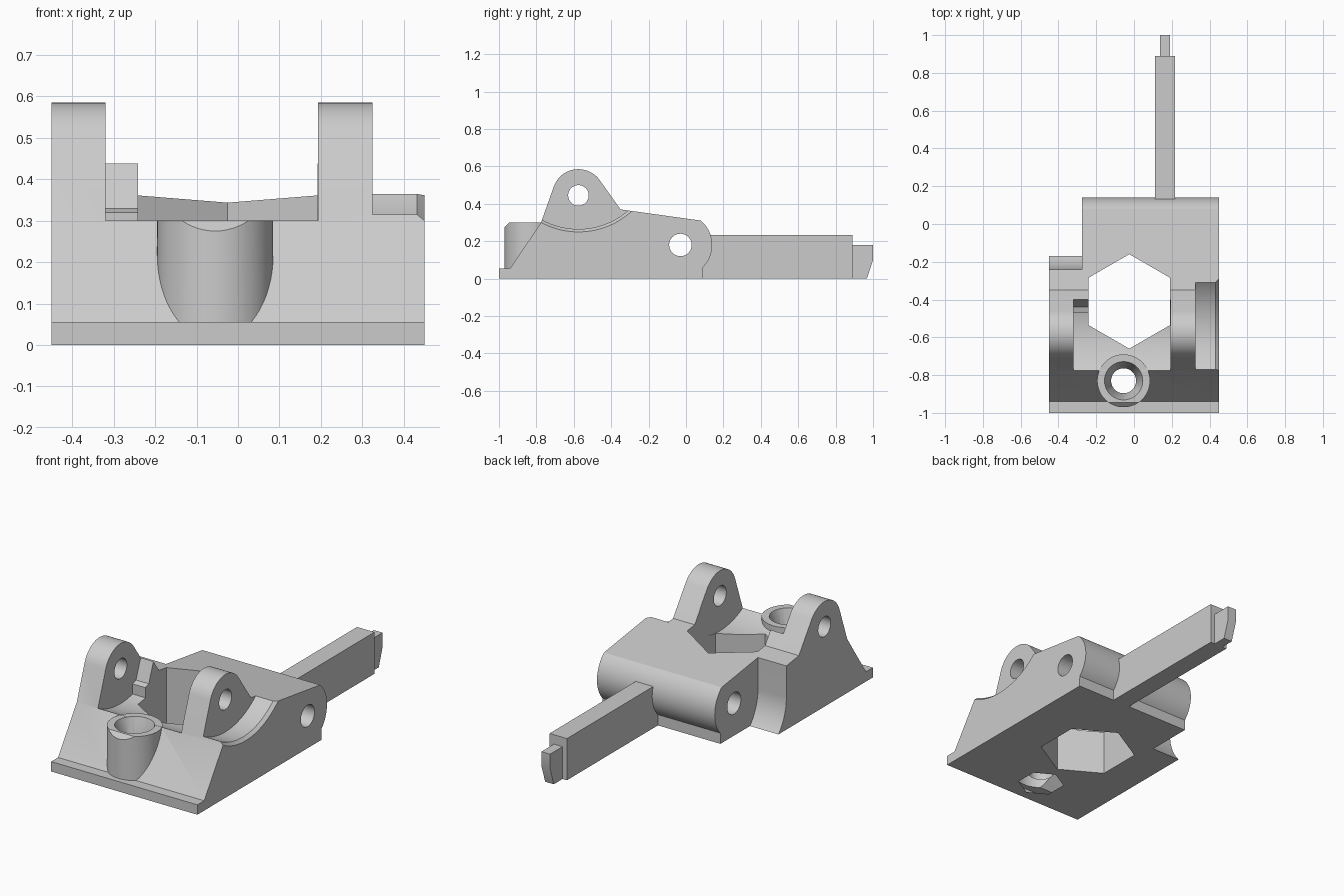
import bpy, bmesh
from math import cos, sin, radians
from mathutils import Matrix

cube = bpy.data.objects.get("Cube")
if cube:
    bpy.data.objects.remove(cube)

grey = bpy.data.materials.new("plain grey")
grey.use_nodes = True
colour = (0.6, 0.6, 0.6, 1)
grey.diffuse_color = colour
grey.node_tree.nodes["Principled BSDF"].inputs["Base Color"].default_value = colour


def make(name, bm):
    bmesh.ops.recalc_face_normals(bm, faces=bm.faces)
    mesh = bpy.data.meshes.new(name)
    bm.to_mesh(mesh)
    bm.free()
    mesh.materials.append(grey)
    ob = bpy.data.objects.new(name, mesh)
    bpy.context.collection.objects.link(ob)
    return ob


def prism(name, profile, x0, x1):
    """Extrude a (y, z) profile along x."""
    bm = bmesh.new()
    face = bm.faces.new([bm.verts.new((x0, y, z)) for y, z in profile])
    ext = bmesh.ops.extrude_face_region(bm, geom=[face])
    moved = [v for v in ext["geom"] if isinstance(v, bmesh.types.BMVert)]
    bmesh.ops.translate(bm, vec=(x1 - x0, 0, 0), verts=moved)
    return make(name, bm)


def box(name, x0, x1, y0, y1, z0, z1):
    return prism(name, [(y0, z0), (y1, z0), (y1, z1), (y0, z1)], x0, x1)


def cone(name, centre, r1, r2, depth, segments=64, axis="Z", turn=0):
    """Cylinder or frustum that starts at centre and runs along +axis."""
    bm = bmesh.new()
    rot = Matrix.Rotation(radians(90), 4, "Y") if axis == "X" else Matrix.Rotation(radians(turn), 4, "Z")
    bmesh.ops.create_cone(bm, cap_ends=True, segments=segments, radius1=r1, radius2=r2, depth=depth,
                          matrix=Matrix.Translation(centre) @ rot @ Matrix.Translation((0, 0, depth / 2)))
    return make(name, bm)


def arc(cy, cz, r, a0, a1, n=24):
    angles = [radians(a0 + (a1 - a0) * i / n) for i in range(n + 1)]
    return [(cy + r * cos(a), cz + r * sin(a)) for a in angles]


def combine(ob, tool, operation="DIFFERENCE"):
    mod = ob.modifiers.new("boolean", "BOOLEAN")
    mod.operation, mod.solver, mod.object = operation, "EXACT", tool
    tool.hide_render = True
    bpy.context.view_layer.update()
    graph = bpy.context.evaluated_depsgraph_get()
    mesh = bpy.data.meshes.new_from_object(ob.evaluated_get(graph))
    ob.modifiers.clear()
    ob.data = mesh
    bpy.data.objects.remove(tool)


EAR = (-0.575, 0.445)
PIVOT = (-0.03, 0.18)
WHEEL = (-0.575, 0.67)
TUBE = (-0.055, -0.83)

# Body with the ear outline across the whole width
outline = [(-1, 0), (-1, 0.055), (-0.94, 0.055), (-0.775, 0.30)]
outline += arc(*EAR, 0.14, 160.5, 35.4)
outline += [(-0.35, 0.37)]
outline += arc(*PIVOT, 0.17, 50, -45)
outline += [(0.09, 0)]
body = prism("bracket_body", outline, -0.45, 0.45)

# Gap between the ears, with a curved floor and a stepped rear wall
gap = arc(*WHEEL, 0.42, 225, 284.5) + [(-0.47, 0.32), (-0.44, 0.33), (-0.40, 0.435), (-0.36, 0.54),
                                       (-0.36, 0.8), (-0.87, 0.8)]
combine(body, prism("ear_gap", gap, -0.32, 0.193))

# Round recess beside one ear, with a flared outer edge
combine(body, cone("side_recess", (0.325, *WHEEL), 0.405, 0.405, 0.2, 128, "X"))
combine(body, cone("recess_flare", (0.432, *WHEEL), 0.405, 0.422, 0.02, 128, "X"))

# Rear corner notch with a curved foot
notch = [(0.3, -0.05), (0.3, 0.6), (-0.24, 0.6)] + arc(0.026, 0.18, 0.266, 180, 232)
combine(body, prism("corner_notch", notch, -0.6, -0.275))

# Screw tube with a sloping front edge
tube = cone("screw_tube", (*TUBE, 0.02), 0.14, 0.14, 0.28)
combine(tube, prism("tube_chamfer", [(-1.01, 0.235), (-0.915, 0.33), (-1.01, 0.33)], -0.3, 0.2))
combine(body, tube, "UNION")

# Screw hole, its funnel and the nut pocket below
combine(body, cone("screw_hole", (*TUBE, -0.1), 0.066, 0.066, 0.6))
combine(body, cone("screw_funnel", (*TUBE, 0.17), 0.06, 0.102, 0.132))
combine(body, cone("nut_pocket", (*TUBE, -0.1), 0.12, 0.12, 0.16, 6))

# Large hexagonal opening
combine(body, cone("hexagon_opening", (-0.025, -0.41, -0.1), 0.25, 0.25, 0.9, 6))

# Cross holes through the ears and the rear pivot
combine(body, cone("ear_hole", (-0.6, *EAR), 0.055, 0.055, 1.2, 48, "X"))
combine(body, cone("pivot_hole", (-0.6, *PIVOT), 0.06, 0.06, 1.2, 48, "X"))

# Rear lever and its narrow tip
lever = box("lever", 0.11, 0.217, 0.07, 0.89, 0, 0.232)
tip = prism("lever_tip", [(0.88, 0), (0.967, 0), (1, 0.10), (1, 0.18), (0.88, 0.18)], 0.137, 0.19)

for ob in (body, lever, tip):
    bpy.ops.object.select_all(action="DESELECT")
    ob.select_set(True)
    bpy.context.view_layer.objects.active = ob
    bpy.ops.object.shade_smooth_by_angle(angle=radians(25))
